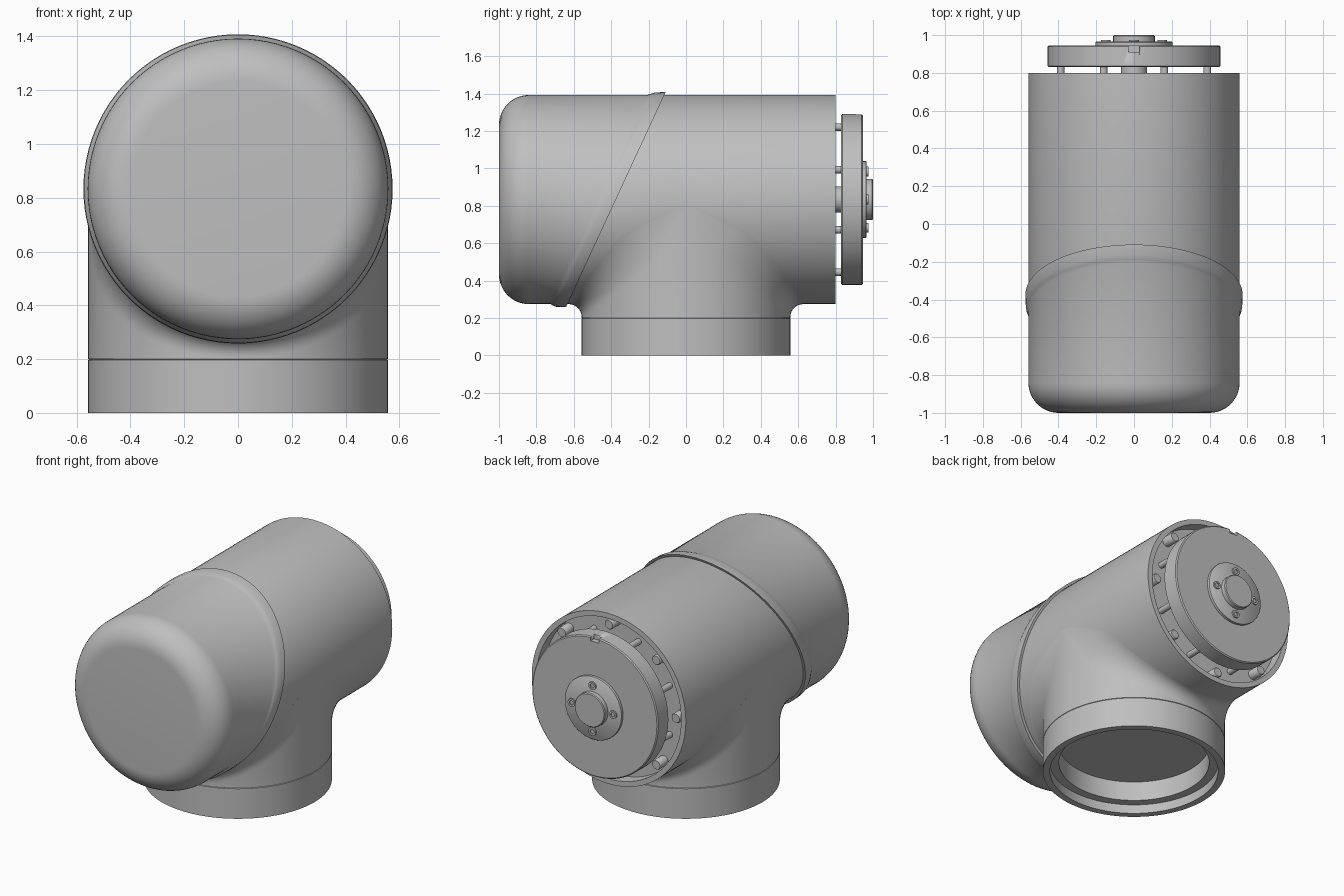
import bpy
import bmesh
from math import sin, cos, pi, sqrt, radians
from mathutils import Vector

if "Cube" in bpy.data.objects:
    bpy.data.objects.remove(bpy.data.objects["Cube"])

AXIS = 0.833    # height of the horizontal tube's axis
R = 0.559       # tube radius
SLANT = 0.463   # y shift per unit height along the slanted seam
SEAM = -0.375   # y of the seam at axis height

grey = bpy.data.materials.new("housing_grey")
grey.use_nodes = True
grey.diffuse_color = (0.52, 0.52, 0.52, 1)
grey.node_tree.nodes["Principled BSDF"].inputs["Base Color"].default_value = (0.52, 0.52, 0.52, 1)


def loft(name, rings):
    """Skin closed rings of equal length and cap both ends."""
    bm = bmesh.new()
    loops = [[bm.verts.new(p) for p in ring] for ring in rings]
    n = len(loops[0])
    for a, b in zip(loops, loops[1:]):
        for i in range(n):
            j = (i + 1) % n
            bm.faces.new((a[i], a[j], b[j], b[i]))
    bm.faces.new(loops[0])
    bm.faces.new(loops[-1])
    bmesh.ops.recalc_face_normals(bm, faces=bm.faces)
    mesh = bpy.data.meshes.new(name)
    bm.to_mesh(mesh)
    bm.free()
    mesh.materials.append(grey)
    obj = bpy.data.objects.new(name, mesh)
    bpy.context.collection.objects.link(obj)
    bpy.ops.object.select_all(action="DESELECT")
    obj.select_set(True)
    bpy.context.view_layer.objects.active = obj
    bpy.ops.object.shade_smooth_by_angle(angle=radians(40))
    return obj


def ring(y, r, x=0, z=0, n=96, slant=0):
    """Circle about the y axis; slant shears it along y with height."""
    pts = []
    for i in range(n):
        a = 2 * pi * i / n
        h = r * sin(a)
        pts.append(Vector((x + r * cos(a), y + slant * h, AXIS + z + h)))
    return pts


def turned(name, profile, x=0, z=0, n=96):
    return loft(name, [ring(y, r, x, z, n) for y, r in profile])


# Main tube: slanted front end, recessed open back
loft("main_tube", [ring(SEAM - 0.03, R - 0.006, slant=SLANT), ring(SEAM, R, slant=SLANT)]
     + [ring(y, r) for y, r in [(0.8, R), (0.8, 0.525), (0.72, 0.525)]])

# Front cap: rounded nose, then a flared lip along the slanted seam
CORNER = 0.16
nose = []
for i in range(13):
    a = pi / 2 * i / 12
    nose.append(ring(-1 + CORNER * (1 - cos(a)), R - CORNER + CORNER * sin(a)))
lip = [(-0.09, R), (-0.075, 0.566), (-0.055, 0.573), (0, 0.575), (0, R - 0.01)]
loft("front_cap", nose + [ring(SEAM + d, r, slant=SLANT) for d, r in lip])

# Neck: stepped socket underneath, outer wall, fillet flowing into the tube
NECK = 0.558
SIDES = 128
angles = [2 * pi * i / SIDES for i in range(SIDES)]
wall = [(0.46, 0.19), (0.46, 0.06), (0.515, 0.06), (0.515, 0), (NECK, 0),
        (NECK, 0.197), (NECK - 0.004, 0.199), (NECK, 0.201)]
rings = [[(r * cos(a), r * sin(a), z) for a in angles] for r, z in wall]
for k in range(11):
    t = pi / 2 * k / 10
    arc = []
    for a in angles:
        x, y = NECK * cos(a), NECK * sin(a)
        side = 1 if y > 0 else -1
        f = (0.069 + 0.1 * cos(a) ** 2) * min(1, 3 * abs(sin(a)))
        top = AXIS - sqrt(R * R - x * x)
        arc.append((x, y + side * f * (1 - cos(t)), top - f * (1 - sin(t))))
    rings.append(arc)
loft("neck", rings)

# Output disc with a locating notch in its top edge
disc = turned("output_disc", [(0.83, 0.45), (0.836, 0.457), (0.939, 0.457), (0.945, 0.45)])
box = [(-0.03, -0.03), (0.03, -0.03), (0.03, 0.03), (-0.03, 0.03)]
cutter = loft("notch_cutter", [[(x, y, AXIS + 0.457 + z) for x, z in box] for y in (0.91, 0.96)])
cutter.hide_render = True
cutter.hide_viewport = True
cutter.display_type = "WIRE"
notch = disc.modifiers.new("notch", "BOOLEAN")
notch.operation = "DIFFERENCE"
notch.object = cutter

# Hub behind the disc and stepped plate in front
turned("hub_shaft", [(0.71, 0.07), (0.84, 0.07)], n=48)
turned("centre_plate", [(0.94, 0.205), (0.962, 0.205), (0.966, 0.2)])
turned("centre_button", [(0.96, 0.11), (0.995, 0.11), (1.0, 0.105)], n=64)

# Screws on the plate, with hollow heads
for i in range(4):
    a = i * pi / 2
    turned("plate_screw", [(0.96, 0.026), (0.975, 0.026), (0.975, 0.014), (0.968, 0.014)],
           0.15 * cos(a), 0.15 * sin(a), 24)

# Posts carrying the disc, and bolts around the recess
for i in range(8):
    a = i * pi / 4
    b = a + pi / 8
    turned("disc_post", [(0.71, 0.02), (0.84, 0.02)], 0.42 * cos(b), 0.42 * sin(b), 24)
    turned("rim_bolt", [(0.71, 0.032), (0.795, 0.032), (0.8, 0.028)],
           0.485 * cos(a), 0.485 * sin(a), 24)
